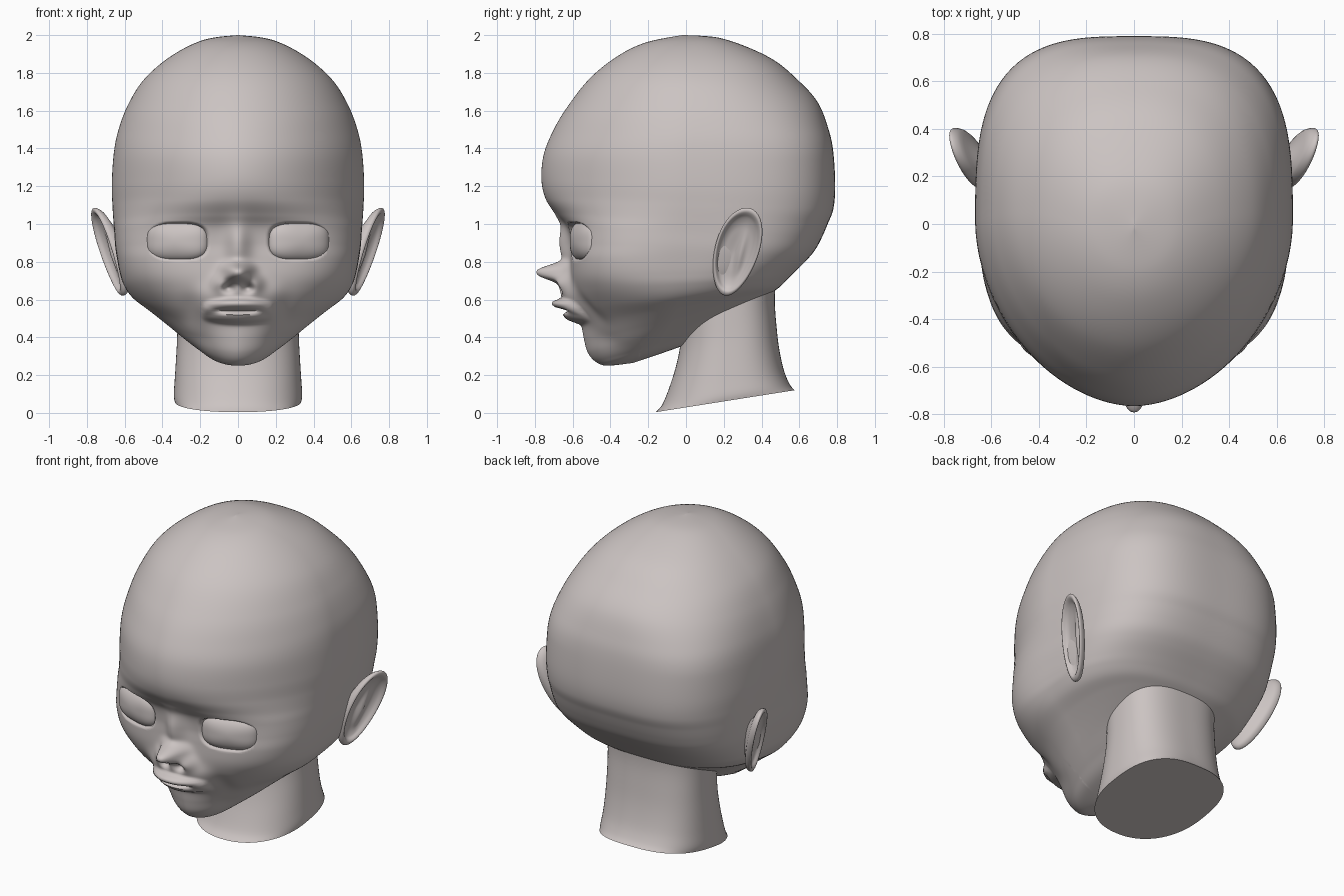
import bpy, bmesh, math

if "Cube" in bpy.data.objects:
    bpy.data.objects.remove(bpy.data.objects["Cube"])

skin = bpy.data.materials.new("warm_grey")
skin.diffuse_color = (0.60, 0.55, 0.54, 1)
skin.use_nodes = True
skin.node_tree.nodes["Principled BSDF"].inputs["Base Color"].default_value = skin.diffuse_color


def finish(name, bm):
    bmesh.ops.remove_doubles(bm, verts=bm.verts, dist=1e-5)
    bmesh.ops.recalc_face_normals(bm, faces=bm.faces)
    me = bpy.data.meshes.new(name)
    bm.to_mesh(me)
    bm.free()
    me.materials.append(skin)
    ob = bpy.data.objects.new(name, me)
    bpy.context.collection.objects.link(ob)
    bpy.context.view_layer.objects.active = ob
    ob.select_set(True)
    bpy.ops.object.shade_smooth_by_angle(angle=math.radians(70))
    ob.select_set(False)
    return ob


def skin_rows(rows):
    # bridge closed rings of points into a capped tube
    bm = bmesh.new()
    vs = [[bm.verts.new(p) for p in r] for r in rows]
    n = len(vs[0])
    for a, b in zip(vs, vs[1:]):
        for i in range(n):
            j = (i + 1) % n
            bm.faces.new((a[i], a[j], b[j], b[i]))
    bm.faces.new(vs[0])
    bm.faces.new(vs[-1])
    return bm


def spline(keys, sub):
    # Catmull-Rom through the key sections
    k = [keys[0]] + list(keys) + [keys[-1]]
    out = []
    for i in range(1, len(k) - 2):
        for s in range(sub):
            t = s / sub
            out.append([0.5 * (2 * b + (c - a) * t + (2 * a - 5 * b + 4 * c - d) * t * t
                               + (3 * b - a - 3 * c + d) * t ** 3)
                        for a, b, c, d in zip(*k[i - 1:i + 3])])
    return out + [list(keys[-1])]


def section(sec, cols, back_n, warp):
    # tilted superellipse: front y,z / back y,z / half width / front exponent
    fy, fz, by, bz, w, n = sec
    w = max(w, 0.0)
    pts = []
    for i in range(cols):
        t = 2 * math.pi * i / cols
        t -= warp * math.sin(t)
        c, s = math.cos(t), math.sin(t)
        e = n if c > 0 else back_n
        r = (abs(c) ** e + abs(s) ** e) ** (-1 / e)
        k = (1 - c * r) / 2
        pts.append((w * r * s, fy + (by - fy) * k, fz + (bz - fz) * k))
    return pts


def bump(x, z, cx, cz, sx, sz, p=2):
    return math.exp(-0.5 * (abs((x - cx) / sx) ** p + abs((z - cz) / sz) ** p))


def ramp(v):
    v = min(1, max(0, v))
    return v * v * (3 - 2 * v)


def face_relief(x, y, z):
    # forward push that forms nose, lips, cheeks and eye sockets
    if y > -0.25 or z > 1.2:
        return 0
    ax = abs(x)
    d = 0.06 * bump(ax, z, 0, 0.89, 0.045, 0.09)
    d += 0.165 * bump(ax, z, 0, 0.742, 0.055, 0.036, 2.5)
    d += 0.065 * bump(ax, z, 0, 0.595, 0.14, 0.06, 2.5)
    d += 0.055 * bump(ax, z, 0.09, 0.685, 0.032, 0.032)
    d += 0.03 * bump(ax, z, 0, 0.67, 0.025, 0.025)
    d -= 0.035 * bump(ax, z, 0.055, 0.66, 0.02, 0.014)
    d -= 0.02 * bump(ax, z, 0.25, 0.55, 0.04, 0.06)
    d -= 0.02 * bump(ax, z, 0.21, 0.37, 0.05, 0.06)
    m = max(0, 1 - (ax / 0.19) ** 2) ** 0.6
    d += 0.062 * m * bump(0, z, 0, 0.543 + 0.030 * m, 1, 0.023, 3.5)
    d += 0.060 * m * bump(0, z, 0, 0.537 - 0.030 * m, 1, 0.026, 3.5)
    d -= 0.025 * m * bump(0, z, 0, 0.541, 1, 0.008)
    e = abs((ax - 0.312) / 0.165) ** 3 + abs((z - 0.91) / 0.108) ** 3
    return d - 0.05 * ramp((0.85 - e) / 0.4)


# Head: sections from crown to under the chin
head_keys = [
    (-.02, 2.0, .0, 2.0, 0, 2), (-.21, 1.962, .20, 1.98, .19, 2),
    (-.36, 1.89, .445, 1.88, .36, 2), (-.51, 1.77, .60, 1.755, .50, 1.95),
    (-.635, 1.61, .70, 1.64, .585, 1.9), (-.71, 1.48, .755, 1.50, .635, 1.85),
    (-.755, 1.36, .78, 1.38, .658, 1.85), (-.765, 1.23, .79, 1.20, .668, 1.85),
    (-.74, 1.13, .78, 1.08, .665, 1.95), (-.68, 1.05, .75, 1.0, .66, 2.25),
    (-.63, .985, .72, .93, .655, 2.65), (-.61, .90, .685, .865, .65, 2.9),
    (-.61, .82, .64, .81, .64, 3.0), (-.61, .73, .58, .75, .625, 2.8),
    (-.60, .65, .54, .71, .605, 2.45), (-.58, .56, .50, .67, .56, 2.05),
    (-.555, .47, .46, .64, .48, 1.8), (-.54, .39, .40, .60, .40, 1.7),
    (-.52, .32, .32, .55, .32, 1.7), (-.48, .272, .20, .47, .23, 1.8),
    (-.42, .25, .02, .37, .14, 2), (-.30, .262, -.28, .265, 0, 2)]
rows = []
for sec in spline(head_keys, 9):
    bz = sec[3]
    boxy = 2.35 + .75 * ramp((1.75 - bz) / .4) - .4 * ramp((.85 - bz) / .3)
    rows.append([(x, y - face_relief(x, y, z), z) for x, y, z in section(sec, 224, boxy, 0.5)])
finish("head", skin_rows(rows))

# Neck: flared at its slanted base
neck_keys = [
    (-.16, .004, .575, .12, .335, 2.2), (-.125, .045, .55, .15, .34, 2.2),
    (-.09, .13, .52, .22, .335, 2.2), (-.055, .24, .495, .33, .328, 2.2),
    (-.03, .36, .48, .45, .322, 2.2), (-.02, .50, .47, .60, .32, 2.2),
    (0, .65, .48, .74, .32, 2.2)]
finish("neck", skin_rows([section(s, 96, 2.7, 0) for s in spline(neck_keys, 4)]))

# Eyes: rounded, slightly squared balls turned outwards
for side, label in ((1, "left"), (-1, "right")):
    bm = bmesh.new()
    bmesh.ops.create_uvsphere(bm, u_segments=48, v_segments=32, radius=1)
    a = math.radians(18)
    for v in bm.verts:
        p, q, r = v.co
        f = (p * p + r * r) ** 0.5
        if f > 1e-6:
            k = f / (abs(p) ** 3 + abs(r) ** 3) ** (1 / 3)
            p, r = p * k, r * k
        q = math.copysign(abs(q) ** .75, q)
        p, q, r = p * .172, q * .085, r * .108
        v.co = (side * (.315 + p * math.cos(a) - q * math.sin(a)),
                -.515 + p * math.sin(a) + q * math.cos(a), .91 + r)
    finish(label + "_eye", bm)

# Ears: cupped leaves, (scale, outward offset) from root to inner bowl
ear_profile = [(.32, -.15), (.42, -.10), (.68, -.06), (.92, -.034), (1, -.008), (.98, .006),
               (.92, .010), (.86, .002), (.78, -.014), (.62, -.028), (.42, -.034),
               (.2, -.040), (.01, -.044)]
for side, label in ((1, "left"), (-1, "right")):
    rows = []
    for s, d in spline(ear_profile, 3):
        ring = []
        for i in range(64):
            t = 2 * math.pi * i / 64
            u = .118 * math.cos(t) * s * (1 + .12 * math.sin(t))
            v = .232 * math.sin(t) * s
            y, z = .268 + u + .24 * v, .853 + v - .05 * u
            ridge = .022 * bump(u, v, .025, -.01, .014, .07) if d > -.05 and s < .8 else 0
            ring.append((side * (.655 + .30 * (y - .16) + .25 * (z - .85) + d + ridge),
                         y + .5 * min(0, d + .03), z))
        rows.append(ring)
    finish(label + "_ear", skin_rows(rows))
